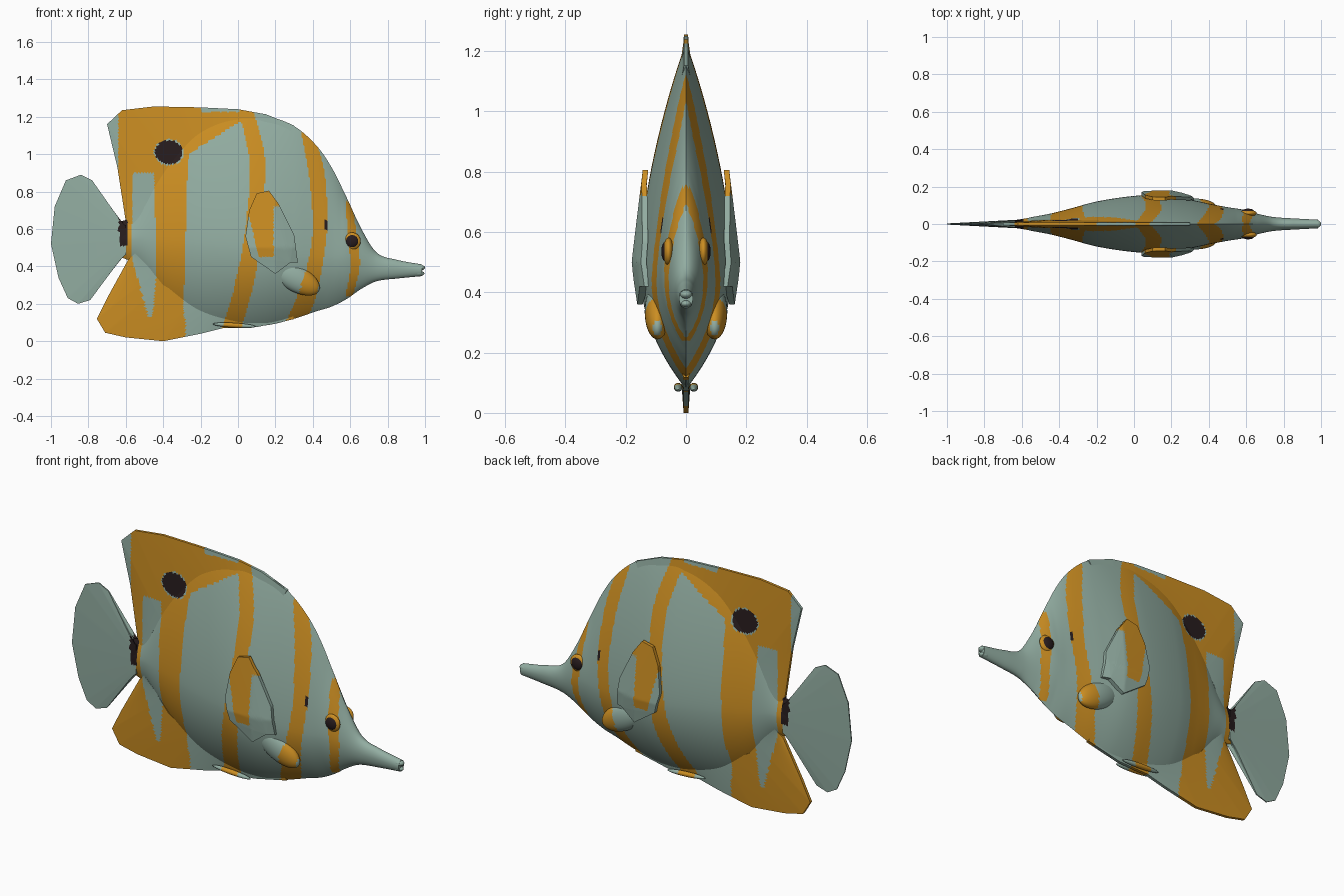
import bpy, bmesh, math
from mathutils import Matrix, Vector

if "Cube" in bpy.data.objects:
    bpy.data.objects.remove(bpy.data.objects["Cube"])

# colours
MATS = []
for name, col in (("sea_green", (0.29, 0.42, 0.36)), ("orange", (0.60, 0.27, 0.016)),
                  ("near_black", (0.021, 0.012, 0.013))):
    m = bpy.data.materials.new(name)
    m.diffuse_color = (*col, 1)
    m.use_nodes = True
    m.node_tree.nodes["Principled BSDF"].inputs["Base Color"].default_value = m.diffuse_color
    MATS.append(m)
GREEN, ORANGE, BLACK = 0, 1, 2


def curve(rows, x):
    """Smooth interpolation of table rows keyed by their first column."""
    x = min(max(x, rows[0][0]), rows[-1][0])
    i = max(k for k in range(len(rows) - 1) if rows[k][0] <= x)
    a, b = rows[i], rows[i + 1]
    p, q = rows[max(i - 1, 0)], rows[min(i + 2, len(rows) - 1)]
    h = b[0] - a[0]
    t = (x - a[0]) / h
    out = []
    for k in range(1, len(a)):
        m0 = (b[k] - p[k]) / (b[0] - p[0]) * h
        m1 = (q[k] - a[k]) / (q[0] - a[0]) * h
        out.append((2*t**3 - 3*t*t + 1)*a[k] + (t**3 - 2*t*t + t)*m0
                   + (3*t*t - 2*t**3)*b[k] + (t**3 - t*t)*m1)
    return out


# bands: z, centre x, half width
BANDS = [
    [(.24, .595, .02), (.4, .625, .025), (.53, .615, .025), (.72, .595, .018)],
    [(.10, .31, .055), (.25, .37, .05), (.4, .41, .04), (.6, .437, .038), (.9, .42, .042), (1.1, .375, .035)],
    [(.05, -.04, .05), (.25, .02, .05), (.5, .07, .045), (.8, .10, .04), (1.0, .10, .042), (1.22, .045, .04)],
    [(0, -.38, .09), (.2, -.37, .08), (.4, -.36, .075), (.6, -.36, .08), (.9, -.36, .09), (1.2, -.36, .12)],
]


def paint(x, z):
    spot = ((x + .37) / .073)**2 + ((z - 1.01) / .064)**2
    if spot < 1 or ((x - .47) / .009)**2 + ((z - .62) / .025)**2 < 1:
        return BLACK
    if spot < 1.2:
        return GREEN
    if -.637 < x < -.59 and .51 < z < .65:
        return BLACK
    for rows in BANDS:
        if rows[0][0] <= z <= rows[-1][0] + .03:
            c, h = curve(rows, z)
            if abs(x - c) < h:
                return ORANGE
    if z > .9:                                   # dorsal patch
        if x < -.64 or (x > -.2 and z > 1.225):
            return GREEN
        if x < .03 and z > 1.2 + .63 * (x - .05):
            return ORANGE
    if -.64 < x < -.565 and z > .42:             # rear edge
        return ORANGE
    if x < -.28 and z < max(.13, .45 - 3.5 * (x + .57)) and z < .43:
        return ORANGE                            # anal patch
    return GREEN


def finish(name, bm, rule, angle=40):
    bmesh.ops.remove_doubles(bm, verts=bm.verts, dist=1e-5)
    bmesh.ops.recalc_face_normals(bm, faces=bm.faces)
    for f in bm.faces:
        c = f.calc_center_median()
        f.material_index = rule(c.x, c.z)
    me = bpy.data.meshes.new(name)
    bm.to_mesh(me)
    bm.free()
    for m in MATS:
        me.materials.append(m)
    me.shade_smooth()
    me.set_sharp_from_angle(angle=math.radians(angle))
    ob = bpy.data.objects.new(name, me)
    bpy.context.collection.objects.link(ob)
    return ob


# body: x, bottom z, widest z, top z, half width
BODY = [
    (-.63, .45, .545, .64, .022), (-.58, .43, .545, .66, .03), (-.53, .40, .55, .74, .04),
    (-.45, .31, .54, .92, .055), (-.35, .22, .53, 1.05, .08), (-.2, .13, .52, 1.17, .12),
    (0, .085, .5, 1.225, .15), (.15, .085, .48, 1.205, .153), (.3, .12, .46, 1.15, .13),
    (.42, .16, .45, 1.045, .105), (.5, .185, .45, .93, .09), (.58, .225, .45, .77, .077),
    (.66, .28, .43, .6, .055), (.74, .32, .40, .475, .038), (.85, .335, .39, .435, .03),
    (.985, .348, .38, .41, .023),
]


def make_body():
    bm = bmesh.new()
    nx, nr = 210, 180
    rings = []
    for i in range(nx + 1):
        x = -.63 + 1.615 * i / nx
        zb, c, zt, w = curve(BODY, x)
        k = min(max((x - .55) / .2, 0), 1)       # blend to round snout
        ring = []
        for j in range(nr):
            a = 2 * math.pi * j / nr
            s = math.sin(a)
            e = 1.6 if s > 0 else 2.0
            f = max(1 - abs(s)**(e + (2 - e) * k), 0)**(.95 - .45 * k)
            z = c + s * ((zt - c) if s > 0 else (c - zb))
            ring.append(bm.verts.new((x, math.copysign(f * w, math.cos(a)), z)))
        rings.append(ring)
    for r, q in zip(rings, rings[1:]):
        for j in range(nr):
            bm.faces.new((r[j], r[j - 1], q[j - 1], q[j]))
    bm.faces.new(rings[0])
    bm.faces.new(rings[-1])
    finish("body", bm, paint, 60)


def fin(name, inner, outer, t0, t1, rule, mid=lambda x, z: 0, n=14, m=24):
    """Thin tapering fin lofted from an inner line to an outer outline."""
    def sample(p):
        return [Vector(a).lerp(Vector(b), k / n) for a, b in zip(p, p[1:]) for k in range(n)] + [Vector(p[-1])]
    bm = bmesh.new()
    sides = []
    for s in (1, -1):
        grid = []
        for a, b in zip(sample(inner), sample(outer)):
            row = []
            for k in range(m + 1):
                p = a.lerp(b, k / m)
                y = mid(p.x, p.y) + s * (t0 + (t1 - t0) * k / m)
                row.append(bm.verts.new((p.x, y, p.y)))
            grid.append(row)
        for r, q in zip(grid, grid[1:]):
            for k in range(m):
                bm.faces.new((r[k], r[k + 1], q[k + 1], q[k]))
        sides.append(grid)
    A, B = sides
    rims = [([r[-1] for r in A], [r[-1] for r in B]), ([r[0] for r in A], [r[0] for r in B]),
            (A[0], B[0]), (A[-1], B[-1])]
    for p, q in rims:
        for k in range(len(p) - 1):
            bm.faces.new((p[k], p[k + 1], q[k + 1], q[k]))
    finish(name, bm, rule, 35)


def blob(name, loc, size, rule, tilt=0):
    bm = bmesh.new()
    bmesh.ops.create_uvsphere(bm, u_segments=48, v_segments=32, radius=1)
    bm.transform(Matrix.Translation(loc) @ Matrix.Rotation(tilt, 4, 'Y') @ Matrix.Diagonal((*size, 1)))
    finish(name, bm, rule)


make_body()

fin("dorsal_fin",
    [(-.55, .60), (-.5, .72), (-.45, .8), (-.4, .86), (-.3, .95), (-.15, 1.05), (0, 1.12), (.12, 1.1), (.25, 1.06)],
    [(-.60, .64), (-.645, .93), (-.70, 1.16), (-.62, 1.235), (-.45, 1.255), (-.2, 1.25), (0, 1.24),
     (.15, 1.213), (.3, 1.153)], .024, .007, paint, n=20, m=36)

fin("anal_fin",
    [(-.55, .47), (-.48, .4), (-.45, .36), (-.4, .3), (-.33, .26), (-.25, .22), (-.15, .18), (-.05, .15),
     (.1, .14), (.28, .18)],
    [(-.59, .43), (-.70, .23), (-.755, .12), (-.71, .045), (-.6, .02), (-.4, 0), (-.2, .04), (-.08, .07),
     (.1, .075), (.3, .118)], .024, .008, paint)

tail = [(-.62, .62), (-.78, .86), (-.84, .89), (-.92, .86), (-.98, .72), (-1, .52), (-.96, .34),
        (-.91, .23), (-.855, .2), (-.79, .22), (-.62, .46)]
fin("tail_fin", [(-.6, .62 - .016 * i) for i in range(11)], tail, .024, .003,
    lambda x, z: BLACK if x > -.637 and z > .51 else GREEN)

# paired parts
for side, s in (("left", 1), ("right", -1)):
    pect = [(.32, .42), (.30, .57), (.22, .73), (.165, .805), (.10, .79), (.06, .70), (.04, .56),
            (.07, .45), (.2, .36)]
    fin("pectoral_fin_" + side, [(.28, .42)] * 9, pect, .014, .009,
        lambda x, z: ORANGE if .05 + .25 * (.7 - z) < x < .19 and z > .45 or z > .72 else GREEN,
        lambda x, z: s * (.168 - .11 * abs(z - .5) - .25 * max(0, x - .2)))
    blob("pectoral_base_" + side, (.31, s * .095, .335), (.14, .042, .07), paint, .5)
    blob("pelvic_fin_" + side, (-.02, s * .026, .085), (.115, .014, .013), paint, .06)
    blob("eye_ring_" + side, (.61, s * .058, .535), (.046, .018, .046), lambda x, z: ORANGE)
    blob("pupil_" + side, (.61, s * .066, .535), (.034, .016, .034), lambda x, z: BLACK)

# lips
blob("upper_lip", (.97, 0, .393), (.03, .022, .016), lambda x, z: GREEN)
blob("lower_lip", (.965, 0, .362), (.032, .02, .014), lambda x, z: GREEN)
